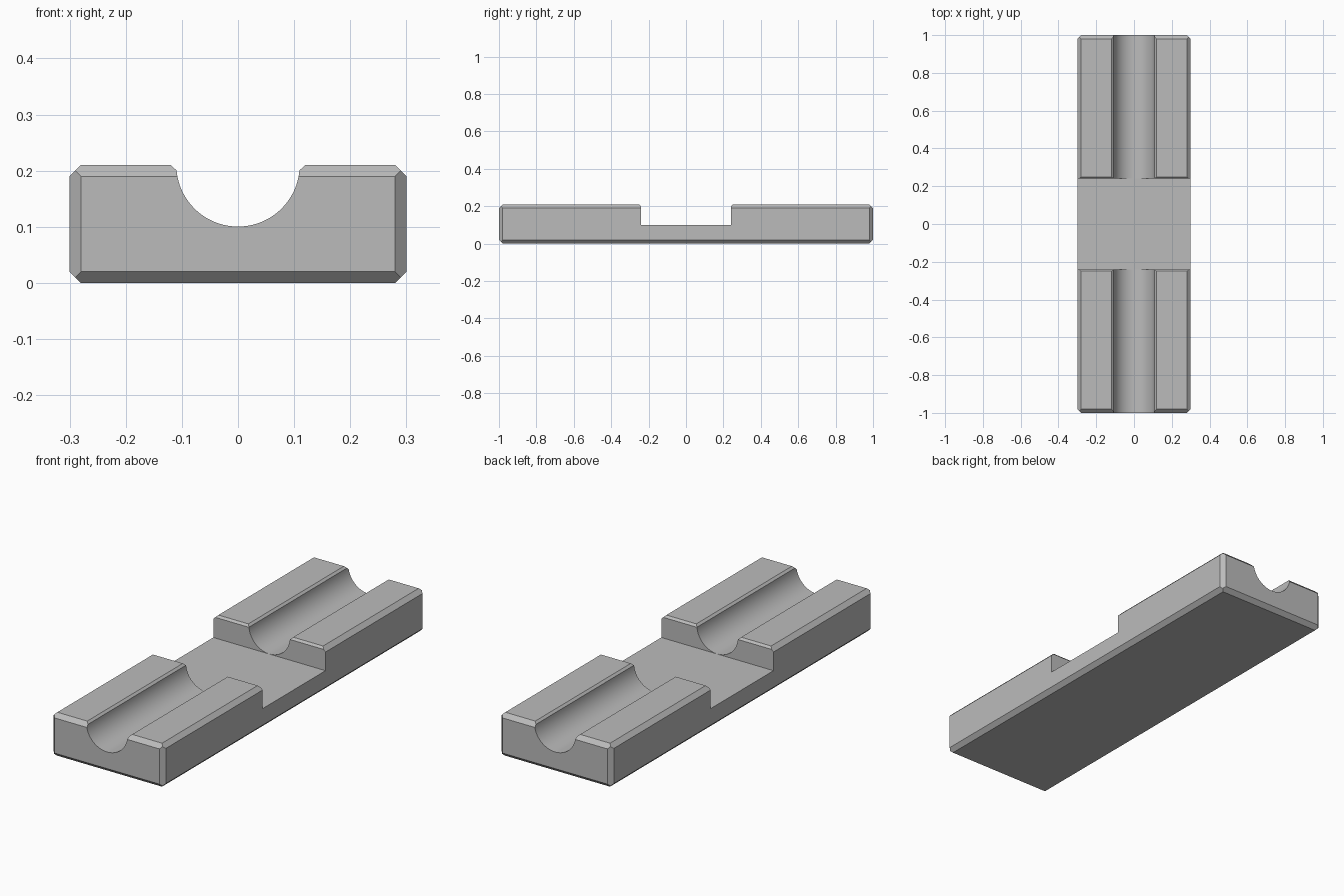
import bpy
import bmesh
from itertools import product
from math import cos, sin, pi, radians
from mathutils import Vector

if "Cube" in bpy.data.objects:
    bpy.data.objects.remove(bpy.data.objects["Cube"])

HALF = Vector((0.3, 1.0, 0.105))   # half size of the block
CHAMFER = 0.02
TOP = 2 * HALF.z
FLOOR = 0.1                        # height of the middle recess
GAP = 0.24                         # half length of the recess
GROOVE_R = 0.11
SMALL = 0.01                       # chamfer on inner edges

grey = bpy.data.materials.new("plain grey")
grey.use_nodes = True
colour = (0.5, 0.5, 0.5, 1)
grey.diffuse_color = colour
grey.node_tree.nodes["Principled BSDF"].inputs["Base Color"].default_value = colour


def make_object(name, bm):
    bmesh.ops.recalc_face_normals(bm, faces=bm.faces)
    mesh = bpy.data.meshes.new(name)
    bm.to_mesh(mesh)
    bm.free()
    mesh.materials.append(grey)
    obj = bpy.data.objects.new(name, mesh)
    bpy.context.collection.objects.link(obj)
    return obj


def prism(name, points, direction):
    """Extrude a closed profile from -direction to +direction."""
    bm = bmesh.new()
    face = bm.faces.new([bm.verts.new(Vector(p) - direction) for p in points])
    ext = bmesh.ops.extrude_face_region(bm, geom=[face])
    verts = [v for v in ext["geom"] if isinstance(v, bmesh.types.BMVert)]
    bmesh.ops.translate(bm, verts=verts, vec=direction * 2)
    return make_object(name, bm)


def cut(target, cutter):
    cutter.hide_render = True
    mod = target.modifiers.new("cut", 'BOOLEAN')
    mod.operation = 'DIFFERENCE'
    mod.solver = 'EXACT'
    mod.object = cutter
    bpy.ops.object.select_all(action='DESELECT')
    bpy.context.view_layer.objects.active = target
    target.select_set(True)
    bpy.ops.object.modifier_apply(modifier=mod.name)
    bpy.data.objects.remove(cutter)


# Block with all twelve outer edges chamfered, as a hull of its corners
bm = bmesh.new()
for signs in product((-1, 1), repeat=3):
    insets = [[CHAMFER / 2] * 3]
    insets += [[0 if i == axis else CHAMFER for i in range(3)] for axis in range(3)]
    for inset in insets:
        bm.verts.new([s * (h - d) for s, h, d in zip(signs, HALF, inset)])
bmesh.ops.convex_hull(bm, input=bm.verts)
bmesh.ops.dissolve_limit(bm, angle_limit=radians(1), verts=bm.verts, edges=bm.edges)
bmesh.ops.translate(bm, verts=bm.verts, vec=(0, 0, HALF.z))
block = make_object("cradle_block", bm)

# Round groove along the length, with chamfered lips
centre = FLOOR + GROOVE_R + 0.0004
steps = 48
start = 0.09
arc = []
for i in range(steps + 1):
    a = pi + start + (pi - 2 * start) * i / steps
    arc.append((GROOVE_R * cos(a), 0, centre + GROOVE_R * sin(a)))
lip = GROOVE_R + SMALL
outline = arc + [(lip, 0, TOP), (lip, 0, TOP + 0.1), (-lip, 0, TOP + 0.1), (-lip, 0, TOP)]
cut(block, prism("groove_cutter", outline, Vector((0, HALF.y + 0.1, 0))))

# Flat recess across the middle, with chamfered upper edges
wide = GAP + SMALL
half_outline = [(GAP, FLOOR), (GAP, TOP - SMALL), (wide, TOP), (wide, TOP + 0.1)]
outline = [(0, y, z) for y, z in half_outline]
outline += [(0, -y, z) for y, z in reversed(half_outline)]
cut(block, prism("recess_cutter", outline, Vector((HALF.x + 0.1, 0, 0))))

bpy.ops.object.shade_smooth_by_angle(angle=radians(20))
